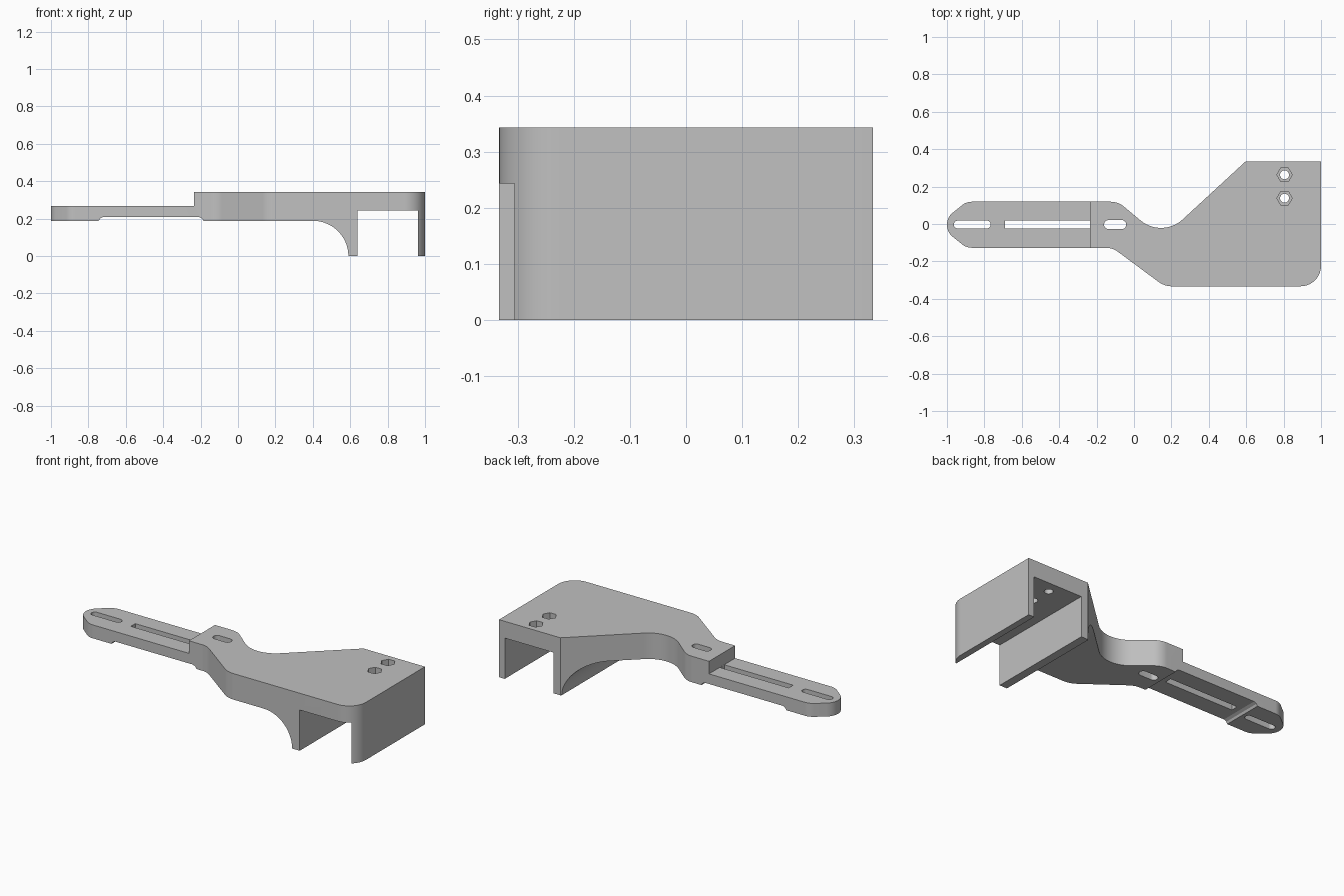
import bpy, bmesh, math
from mathutils import Vector

cube = bpy.data.objects.get("Cube")
if cube:
    bpy.data.objects.remove(cube, do_unlink=True)

grey = bpy.data.materials.new("plain grey")
grey.use_nodes = True
colour = (0.53, 0.53, 0.53, 1)
grey.diffuse_color = colour
grey.node_tree.nodes["Principled BSDF"].inputs["Base Color"].default_value = colour


def fillet(corners, steps=14):
    """Round each (x, y, radius) corner of a closed outline."""
    out = []
    for i, (x, y, r) in enumerate(corners):
        p = Vector((x, y))
        if r == 0:
            out.append(p)
            continue
        a = (Vector(corners[i - 1][:2]) - p).normalized()
        b = (Vector(corners[(i + 1) % len(corners)][:2]) - p).normalized()
        half = a.angle(b) / 2
        centre = p + (a + b).normalized() * r / math.sin(half)
        start = p + a * r / math.tan(half) - centre
        end = p + b * r / math.tan(half) - centre
        sweep = start.angle(end)
        for k in range(steps + 1):
            t = k / steps
            out.append(centre + (start * math.sin((1 - t) * sweep)
                                 + end * math.sin(t * sweep)) / math.sin(sweep))
    return out


def prism(name, outline, lo, hi, along="z"):
    """Extrude an outline along z (plan) or along y (side profile)."""
    def place(p, d):
        return (p[0], p[1], d) if along == "z" else (p[0], d, p[1])
    bm = bmesh.new()
    face = bm.faces.new([bm.verts.new(place(p, lo)) for p in outline])
    moved = bmesh.ops.extrude_face_region(bm, geom=[face])["geom"]
    shift = Vector(place((0, 0), hi - lo))
    bmesh.ops.translate(bm, vec=shift, verts=[v for v in moved if isinstance(v, bmesh.types.BMVert)])
    bmesh.ops.recalc_face_normals(bm, faces=bm.faces)
    mesh = bpy.data.meshes.new(name)
    bm.to_mesh(mesh)
    bm.free()
    mesh.materials.append(grey)
    obj = bpy.data.objects.new(name, mesh)
    bpy.context.collection.objects.link(obj)
    return obj


def ring(x, y, r, sides):
    return [(x + r * math.cos(math.tau * k / sides), y + r * math.sin(math.tau * k / sides))
            for k in range(sides)]


def slot(x0, x1, half, r):
    y = -0.003
    return fillet([(x0, y - half, r), (x1, y - half, r), (x1, y + half, r), (x0, y + half, r)], 8)


def combine(target, tool, operation):
    tool.hide_render = True
    mod = target.modifiers.new("cut", "BOOLEAN")
    mod.operation, mod.solver, mod.object = operation, "EXACT", tool
    bpy.context.view_layer.objects.active = target
    bpy.ops.object.modifier_apply(modifier=mod.name)
    bpy.data.objects.remove(tool, do_unlink=True)


# Plan outline: rounded arm tip, waisted neck, wide clamp plate
plan = fillet([
    (-1.05, -0.004, 0.083), (-0.896, -0.127, 0.08), (-0.115, -0.127, 0.11),
    (0.163, -0.333, 0.12), (1, -0.333, 0.11), (1, 0.333, 0), (0.595, 0.333, 0),
    (0.15, -0.077, 0.17), (-0.085, 0.119, 0.11), (-0.896, 0.119, 0.08)])
bracket = prism("bracket", plan, -0.1, 0.5)

# Side profile: stepped arm, curved gusset, inner leg, channel and outer wall
gusset = [(0.40 + 0.19 * math.sin(a), 0.188 * math.cos(a))
          for a in [math.pi / 2 * k / 20 for k in range(21)]]
side = [(-1.1, 0.188), (-0.745, 0.188), (-0.738, 0.2), (-0.722, 0.208),
        (-0.208, 0.208), (-0.192, 0.2), (-0.185, 0.188)] + gusset + [
        (0.64, 0), (0.64, 0.243), (0.962, 0.243), (0.962, 0), (1.1, 0),
        (1.1, 0.343), (-0.235, 0.343), (-0.235, 0.268), (-1.1, 0.268)]
combine(bracket, prism("profile", side, -0.6, 0.6, "y"), "INTERSECT")

# Slots along the arm
for x0, x1, half, r in [(-0.963, -0.766, 0.021, 0.0205),
                        (-0.69, -0.2355, 0.021, 0),
                        (-0.16, -0.042, 0.024, 0.0235)]:
    combine(bracket, prism("slot", slot(x0, x1, half, r), 0.1, 0.5), "DIFFERENCE")

# Nut pockets with bolt holes through the clamp plate
for y in (0.263, 0.138):
    combine(bracket, prism("bolt_hole", ring(0.805, y, 0.024, 24), 0.2, 0.5), "DIFFERENCE")
    combine(bracket, prism("nut_pocket", ring(0.805, y, 0.041, 6), 0.293, 0.5), "DIFFERENCE")

bpy.ops.object.select_all(action="DESELECT")
bracket.select_set(True)
bpy.context.view_layer.objects.active = bracket
bpy.ops.object.shade_smooth_by_angle(angle=math.radians(25))
